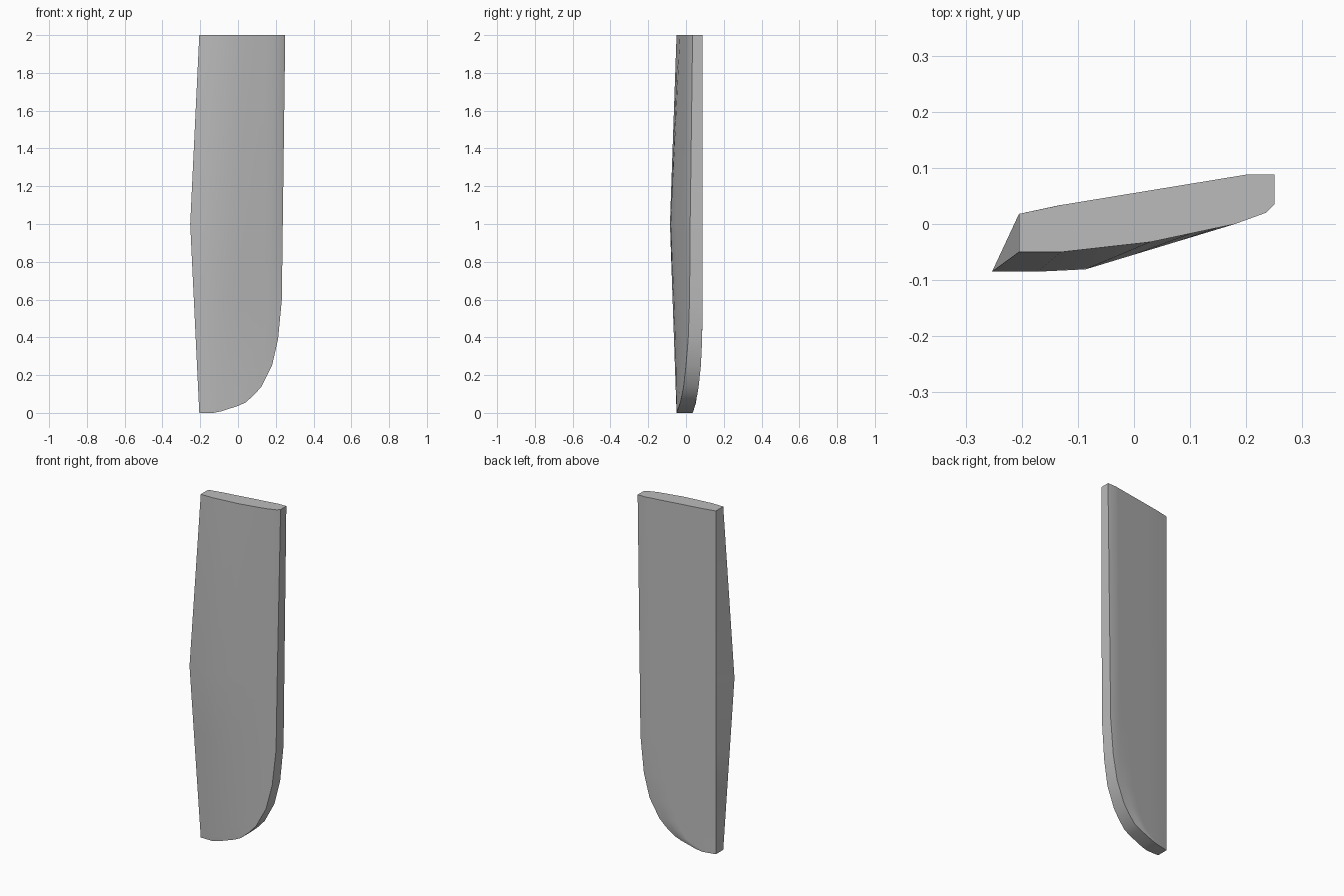
import bpy, bmesh, math

cube = bpy.data.objects.get("Cube")
if cube:
    bpy.data.objects.remove(cube)


def interp(points, x):
    """Piecewise linear value at x."""
    if x <= points[0][0]:
        return points[0][1]
    for (x0, y0), (x1, y1) in zip(points, points[1:]):
        if x <= x1:
            return y0 + (y1 - y0) * (x - x0) / (x1 - x0)
    return points[-1][1]


# Front face profiles at the ends and at mid height, and the back profile
FRONT_END = [(-0.13, -0.05), (0.03, -0.032), (0.18, 0.0), (0.235, 0.02), (0.25, 0.035)]
FRONT_MID = [(-0.10, -0.085), (0.18, 0.0), (0.235, 0.02), (0.25, 0.035)]
BACK = [(-0.205, 0.018), (-0.135, 0.033), (0.20, 0.088)]
HEEL = -0.205
# Rounded outer edge: (height, x)
OUTLINE = [(0, -0.13), (0.008, -0.09), (0.037, 0.0), (0.055, 0.04), (0.095, 0.085),
           (0.14, 0.125), (0.25, 0.18), (0.39, 0.212), (0.6, 0.232), (1, 0.237), (2, 0.25)]
STEPS = [0, 0.165, 0.34, 0.516, 0.68, 0.78, 0.846, 0.89, 0.967, 1]


def section(z, edge):
    """Closed cross-section of the blade at one height."""
    swell = 1 - abs(z - 1)
    tip = HEEL - 0.048 * swell
    ring = []
    for t in STEPS:
        x = tip + (edge - tip) * t
        y = interp(FRONT_END, x) * (1 - swell) + interp(FRONT_MID, x) * swell
        ring.append((x, y, z))
    bevel = 0.012 * max(0, 1 - z / 0.5) * min(1, z / 0.05)
    for t in reversed(STEPS):
        x = HEEL + (edge - HEEL) * t
        y = interp(BACK, x) - bevel * max(0, (t - 0.78) / 0.22)
        ring.append((x, y, z))
    return ring


# Blade: cross-sections joined from bottom to top
bm = bmesh.new()
rings = [[bm.verts.new(p) for p in section(z, x)] for z, x in OUTLINE]
for low, high in zip(rings, rings[1:]):
    for i in range(len(low)):
        j = (i + 1) % len(low)
        bm.faces.new((low[i], low[j], high[j], high[i]))
bm.faces.new(rings[0][::-1])
bm.faces.new(rings[-1])
bmesh.ops.recalc_face_normals(bm, faces=bm.faces)
mesh = bpy.data.meshes.new("blade")
bm.to_mesh(mesh)
bm.free()
blade = bpy.data.objects.new("blade", mesh)
bpy.context.collection.objects.link(blade)

# Plain grey finish
grey = bpy.data.materials.new("grey")
grey.use_nodes = True
color = (0.5, 0.5, 0.5, 1)
grey.diffuse_color = color
grey.node_tree.nodes["Principled BSDF"].inputs["Base Color"].default_value = color
mesh.materials.append(grey)

bpy.context.view_layer.objects.active = blade
blade.select_set(True)
bpy.ops.object.shade_smooth_by_angle(angle=math.radians(30))
